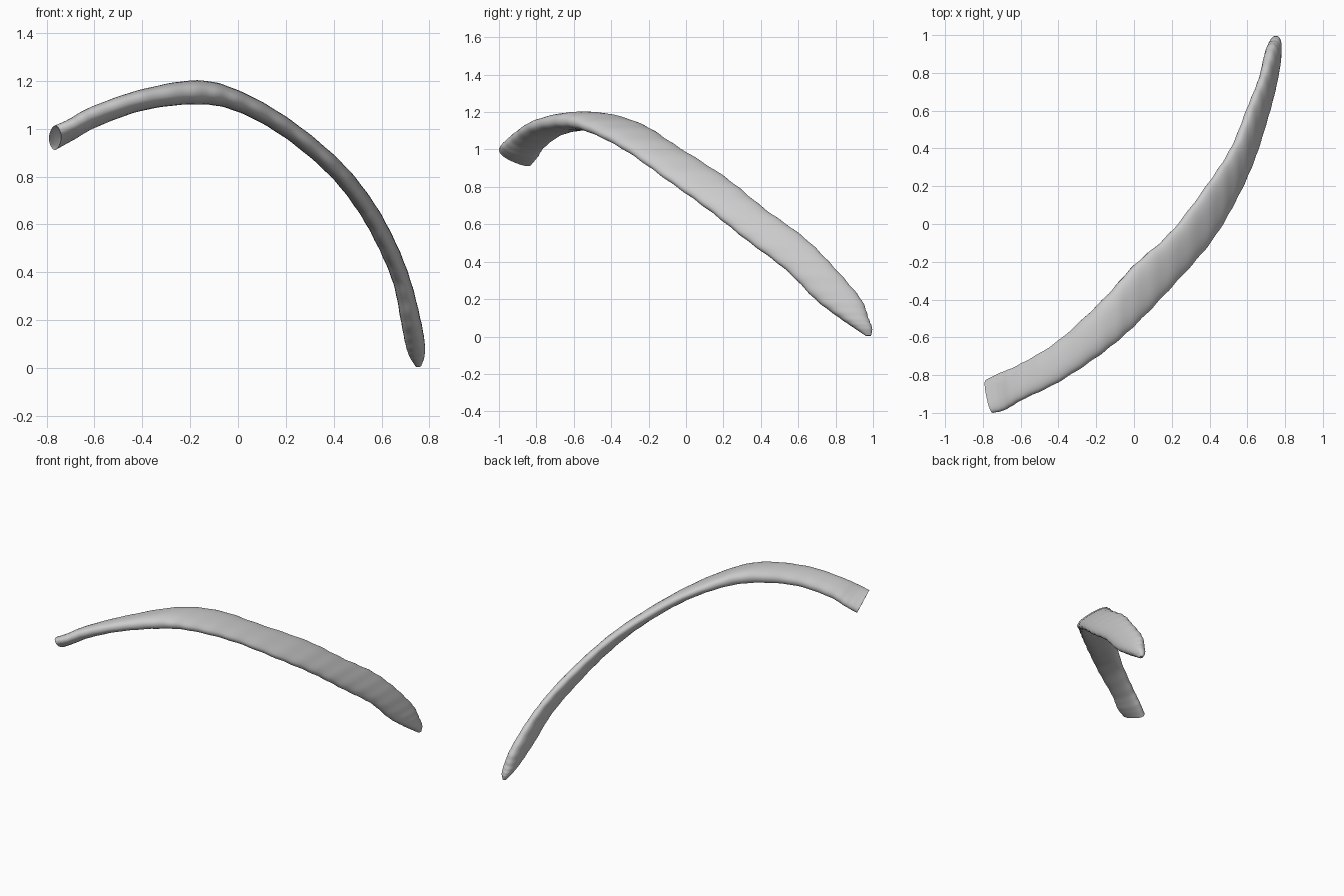
import bpy
import bmesh
import math
from mathutils import Vector

default_cube = bpy.data.objects.get("Cube")
if default_cube:
    bpy.data.objects.remove(default_cube, do_unlink=True)

# Stations along the bone: x, z, front edge y, back edge y, thickness, tilt
STATIONS = [
    (-.765, .962, -1, -.825, .075, .035),
    (-.7, .995, -.985, -.79, .076, .026),
    (-.6, 1.05, -.93, -.745, .08, .018),
    (-.4, 1.12, -.835, -.62, .085, .008),
    (-.17, 1.152, -.685, -.405, .1, 0),
    (0, 1.115, -.54, -.22, .084, 0),
    (.2, 1.005, -.33, -.04, .075, 0),
    (.4, .84, -.1, .22, .074, 0),
    (.53, .68, .12, .42, .075, 0),
    (.62, .52, .32, .64, .075, 0),
    (.685, .36, .53, .8, .073, 0),
    (.722, .2, .69, .935, .082, 0),
    (.741, .1, .82, .975, .08, 0),
    (.75, .045, .9, .995, .06, 0),
    (.755, .004, .96, .99, .02, 0),
]
STEPS = 10
SIDES = 32


def make_material(name, color):
    mat = bpy.data.materials.new(name)
    mat.use_nodes = True
    mat.diffuse_color = color
    for node in mat.node_tree.nodes:
        if node.type == "BSDF_PRINCIPLED":
            node.inputs["Base Color"].default_value = color
    return mat


def spline(rows, steps):
    """Resample the stations with a smooth Catmull-Rom curve."""
    pts = [Vector(row) for row in rows]
    pts = [pts[0] * 2 - pts[1]] + pts + [pts[-1] * 2 - pts[-2]]
    result = []
    for a, b, c, d in zip(pts, pts[1:], pts[2:], pts[3:]):
        for i in range(steps):
            t = i / steps
            result.append((b * 2 + (c - a) * t
                           + (a * 2 - b * 5 + c * 4 - d) * t ** 2
                           + (b * 3 - a - c * 3 + d) * t ** 3) / 2)
    result.append(pts[-2])
    return result


def rounded(value, power):
    return math.copysign(abs(value) ** power, value)


def section(row, tangent, bump):
    """Flattened oval, wide along y and thin across the curve."""
    x, z, front, back, thick, tilt = row
    normal = Vector((-tangent.y, 0, tangent.x))
    ring = []
    for i in range(SIDES):
        angle = math.tau * i / SIDES
        v = rounded(math.cos(angle), .85)
        h = rounded(math.sin(angle), .85) * thick / 2
        y = (front + back) / 2 + v * ((back - front) / 2 + bump)
        center = Vector((x - tilt * v * .5, y, z - tilt * v))
        ring.append(center + normal * (h + bump * .3 * math.sin(angle)))
    return ring


def build_rib():
    rows = spline(STATIONS, STEPS)
    last = len(rows) - 1
    bm = bmesh.new()
    rings = []
    for i, row in enumerate(rows):
        step = rows[min(i + 1, last)] - rows[max(i - 1, 0)]
        tangent = Vector((step[0], step[1])).normalized()
        # faint growth ridges, fading towards both ends
        bump = .003 * math.sin(i * 1.3) * math.sin(math.pi * i / last)
        rings.append([bm.verts.new(p) for p in section(row, tangent, bump)])
    for r, s in zip(rings, rings[1:]):
        for i in range(SIDES):
            j = (i + 1) % SIDES
            bm.faces.new((r[i], r[j], s[j], s[i]))
    # joint end: shallow hollow; free end: closed tip
    cap = bm.faces.new(rings[0])
    bm.faces.new(rings[-1])
    bm.normal_update()
    bmesh.ops.inset_region(bm, faces=[cap], thickness=.015, depth=0)
    for vert in cap.verts:
        vert.co.x += .008
    bmesh.ops.recalc_face_normals(bm, faces=bm.faces)
    mesh = bpy.data.meshes.new("rib_bone")
    bm.to_mesh(mesh)
    bm.free()
    obj = bpy.data.objects.new("rib_bone", mesh)
    bpy.context.collection.objects.link(obj)
    return obj


rib = build_rib()
rib.data.materials.append(make_material("bone_grey", (.6, .6, .6, 1)))
bpy.ops.object.select_all(action="DESELECT")
rib.select_set(True)
bpy.context.view_layer.objects.active = rib
bpy.ops.object.shade_smooth_by_angle(angle=math.radians(50))
